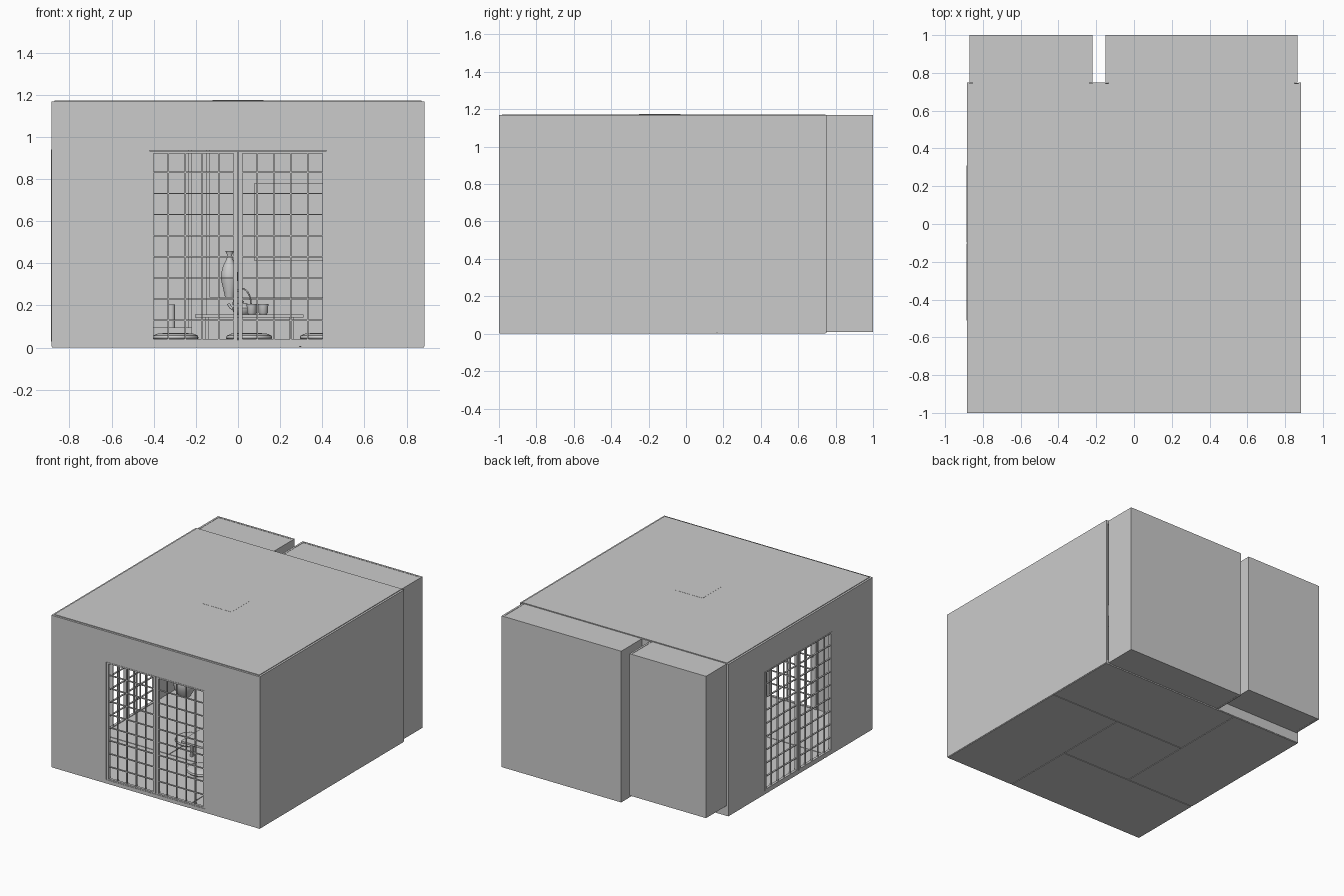
import bpy, bmesh, math
from mathutils import Vector

if "Cube" in bpy.data.objects:
    bpy.data.objects.remove(bpy.data.objects["Cube"])


def finish(bm, name, smooth=False):
    bmesh.ops.recalc_face_normals(bm, faces=bm.faces[:])
    me = bpy.data.meshes.new(name)
    bm.to_mesh(me)
    bm.free()
    ob = bpy.data.objects.new(name, me)
    bpy.context.collection.objects.link(ob)
    if smooth:
        bpy.context.view_layer.objects.active = ob
        ob.select_set(True)
        bpy.ops.object.shade_smooth_by_angle(angle=math.radians(40))
        ob.select_set(False)
    return ob


def boxes(name, items):
    """One object from boxes given as (x0, x1, y0, y1, z0, z1)."""
    bm = bmesh.new()
    for x0, x1, y0, y1, z0, z1 in items:
        r = bmesh.ops.create_cube(bm, size=1)
        for v in r['verts']:
            v.co = Vector(((x0 + x1) / 2 + v.co.x * (x1 - x0),
                           (y0 + y1) / 2 + v.co.y * (y1 - y0),
                           (z0 + z1) / 2 + v.co.z * (z1 - z0)))
    return finish(bm, name)


def lathe(name, loc, profile, n=32):
    """Surface of revolution from (radius, height) points."""
    bm = bmesh.new()
    vs = [bm.verts.new((r, 0, z)) for r, z in profile]
    es = [bm.edges.new(p) for p in zip(vs, vs[1:])]
    bmesh.ops.spin(bm, geom=vs + es, cent=(0, 0, 0), axis=(0, 0, 1),
                   angle=math.tau, steps=n, use_merge=True)
    bmesh.ops.remove_doubles(bm, verts=bm.verts[:], dist=1e-5)
    ob = finish(bm, name, True)
    ob.location = loc
    return ob


def tube(name, points, radius):
    cu = bpy.data.curves.new(name, 'CURVE')
    cu.dimensions = '3D'
    cu.bevel_depth, cu.bevel_resolution, cu.use_fill_caps = radius, 3, True
    sp = cu.splines.new('POLY')
    sp.points.add(len(points) - 1)
    for p, c in zip(sp.points, points):
        p.co = (*c, 1)
    ob = bpy.data.objects.new(name, cu)
    bpy.context.collection.objects.link(ob)


W, T, H, F = 0.885, 0.015, 1.168, 0.035   # half width, wall thickness, height, floor

# main room walls with door openings
boxes("front_wall", [(-W, -0.42, -1, -1 + T, 0.005, H), (0.42, W, -1, -1 + T, 0.005, H),
                     (-0.42, 0.42, -1, -1 + T, 0.935, H), (-0.42, 0.42, -1, -1 + T, 0.005, 0.03)])
boxes("left_wall", [(-W, -W + T, -1 + T, -0.51, 0.005, H), (-W, -W + T, 0.31, 0.75, 0.005, H),
                    (-W, -W + T, -0.51, 0.31, 0.94, H), (-W, -W + T, -0.51, 0.31, 0.005, 0.03)])
boxes("right_wall", [(W - T, W, -1 + T, 0.75, 0.005, H)])
boxes("alcove_post", [(-0.22, -0.15, 0.72, 0.75, 0.005, H)])
boxes("ceiling", [(-W + T, W - T, -1 + T, 0.745, 1.15, 1.173)])


# rear alcoves: shell plus raised floor
def alcove(name, x0, x1, bottom, floor):
    boxes(name, [(x0, x0 + T, 0.75, 1, bottom, H), (x1 - T, x1, 0.75, 1, bottom, H),
                 (x0 + T, x1 - T, 1 - T, 1, bottom, H),
                 (x0 + T, x1 - T, 0.745, 1 - T, 1.15, H - 0.002)])
    boxes(name + "_platform", [(x0 + T, x1 - T, 0.745, 1 - T, bottom + 0.001, floor)])


alcove("left_alcove", -0.87, -0.22, 0.08, 0.095)
alcove("right_alcove", -0.15, 0.865, 0.008, 0.24)
boxes("left_alcove_riser", [(-0.87, -0.22, 0.735, 0.75, 0.005, 0.095)])

# straw mats in a pinwheel around a half mat
cx, cy, g = 2 * W / 3, 1.75 / 3, 0.003
cells = [(0, 0, 2, 1), (2, 0, 1, 2), (1, 2, 2, 1), (0, 1, 1, 2), (1, 1, 1, 1)]
boxes("floor_mats", [(-W + i * cx + g, -W + (i + a) * cx - g,
                      -1 + j * cy + g, -1 + (j + b) * cy - g, 0, F)
                     for i, j, a, b in cells])
boxes("subfloor", [(-W + T, W - T, -1 + T, 0.74, 0.004, 0.03)])


# lattice sliding door, built along x then turned for the side wall
def lattice(name, w, z0, z1, cols=5, rows=9):
    parts, f, b, d = [], 0.01, 0.003, 0.006
    for s in (-1, 1):
        a, c = sorted((s * 0.012, s * w))
        parts += [(a - f, a + f, -0.01, 0.01, z0, z1), (c - f, c + f, -0.01, 0.01, z0, z1)]
        parts += [(a, c, -0.01, 0.01, z, z + f) for z in (z0, z1 - f)]
        for i in range(1, cols):
            x = a + (c - a) * i / cols
            parts.append((x - b, x + b, -d, d, z0, z1))
        for k in range(1, rows):
            z = z0 + (z1 - z0) * k / rows
            parts.append((a, c, -d, d, z - b, z + b))
    return boxes(name, parts)


lattice("front_lattice_doors", 0.41, 0.03, 0.932).location = (0, -0.987, 0)
side = lattice("side_lattice_doors", 0.40, 0.03, 0.94)
side.rotation_euler.z = math.pi / 2
side.location = (-0.877, -0.10, 0)

# ceiling lamp
boxes("ceiling_lamp", [(-0.12, 0.12, -0.25, -0.03, 1.06, 1.174)])

# low table
tx, ty = 0.053, -0.15
legs = [(tx + sx * 0.2 - 0.01, tx + sx * 0.2 + 0.01,
         ty + sy * 0.2 - 0.01, ty + sy * 0.2 + 0.01, F, 0.142)
        for sx in (-1, 1) for sy in (-1, 1)]
boxes("low_table", legs + [(tx - 0.257, tx + 0.257, ty - 0.25, ty + 0.25, 0.142, 0.157)])

# round cushions on four sides
pad = [(0, 0), (0.10, 0), (0.11, 0.01), (0.106, 0.022), (0.085, 0.031), (0.04, 0.035), (0, 0.033)]
for i, (dx, dy) in enumerate([(-1, 0), (1, 0), (0, -1), (0, 1)]):
    lathe("cushion_%d" % i, (tx + dx * 0.35, ty + dy * 0.36, F), pad)

# teapot
px, py, pz = 0.02, -0.12, 0.157
lathe("teapot", (px, py, pz),
      [(0, 0), (0.03, 0), (0.044, 0.014), (0.046, 0.03), (0.034, 0.048), (0.018, 0.054),
       (0.006, 0.056), (0.008, 0.064), (0, 0.067)])
tube("teapot_handle", [(px + 0.042 * math.cos(a), py, pz + 0.045 + 0.078 * math.sin(a))
                       for a in [math.pi * k / 14 for k in range(15)]], 0.004)
tube("teapot_spout", [(px - 0.038, py, pz + 0.022), (px - 0.056, py, pz + 0.034),
                      (px - 0.066, py, pz + 0.052)], 0.007)

# tea cups
cup = [(0, 0), (0.016, 0), (0.022, 0.008), (0.024, 0.05), (0.021, 0.05), (0.019, 0.01), (0, 0.008)]
for i, (x, y) in enumerate([(0.065, -0.24), (0.12, -0.16)]):
    lathe("tea_cup_%d" % i, (x, y, 0.157), cup)

# alcove ornaments
lathe("tall_vase", (-0.04, 0.86, 0.24),
      [(0, 0), (0.022, 0), (0.026, 0.02), (0.04, 0.08), (0.041, 0.11), (0.03, 0.15),
       (0.013, 0.185), (0.012, 0.2), (0.02, 0.218), (0.016, 0.218), (0.008, 0.195), (0, 0.19)])
boxes("wall_picture", [(0.078, 0.637, 0.972, 0.986, 0.41, 0.78)])
lathe("incense_holder", (-0.317, 0.87, 0.095),
      [(0, 0), (0.018, 0), (0.018, 0.11), (0.014, 0.11), (0.014, 0.02), (0, 0.02)])

# floor urn in the rear left corner
lathe("floor_urn", (-0.76, 0.44, F),
      [(0, 0), (0.04, 0), (0.075, 0.06), (0.082, 0.12), (0.06, 0.19), (0.035, 0.22),
       (0.045, 0.25), (0.038, 0.25), (0.028, 0.22), (0, 0.2)])
